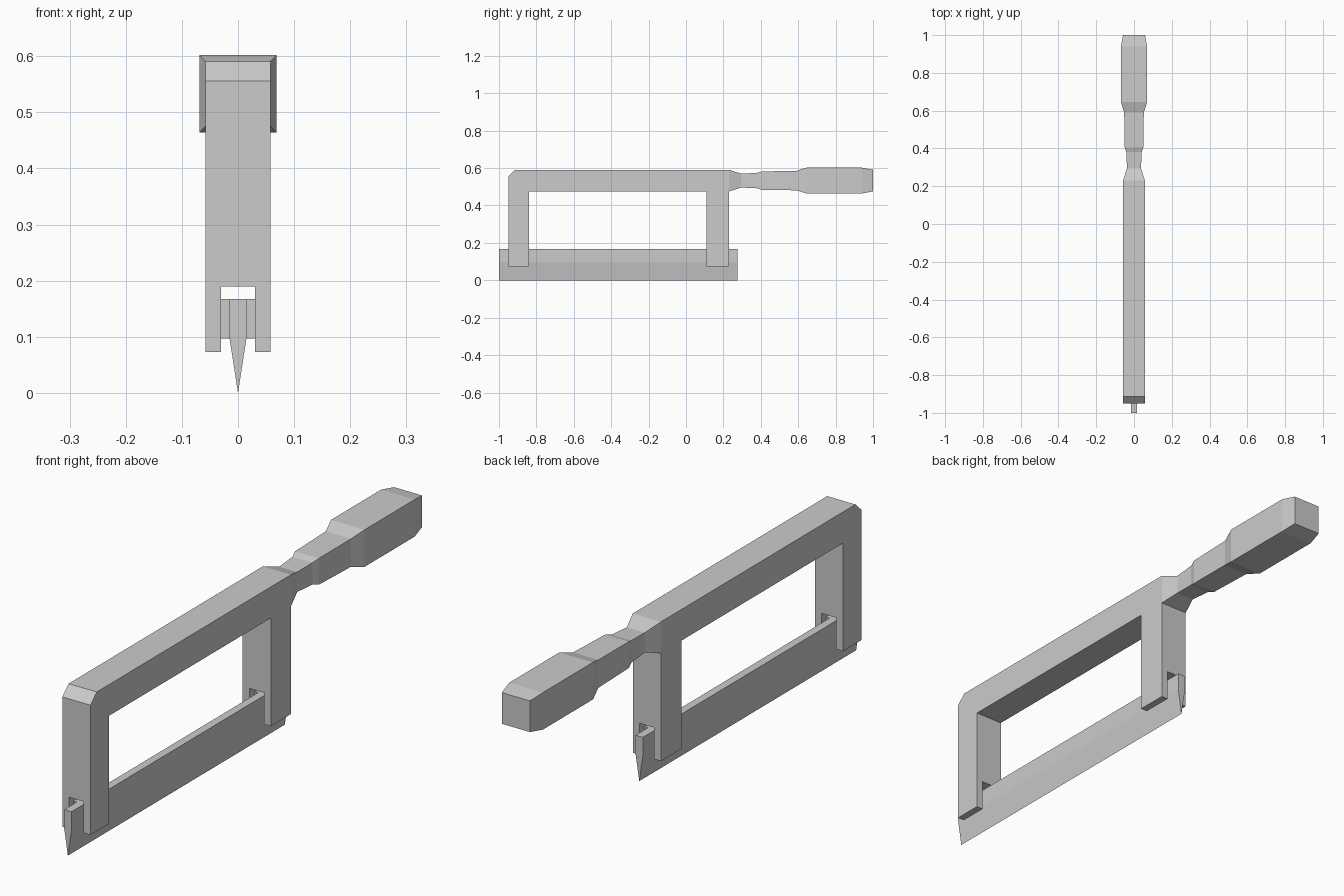
import bpy, bmesh
from mathutils import Vector

if "Cube" in bpy.data.objects:
    bpy.data.objects.remove(bpy.data.objects["Cube"])


def finish(name, bm):
    bmesh.ops.recalc_face_normals(bm, faces=bm.faces)
    mesh = bpy.data.meshes.new(name)
    bm.to_mesh(mesh)
    bm.free()
    obj = bpy.data.objects.new(name, mesh)
    bpy.context.collection.objects.link(obj)
    return obj


def prism(points, shift):
    """Fill a closed outline and extrude it by a vector."""
    bm = bmesh.new()
    face = bm.faces.new([bm.verts.new(p) for p in points])
    ext = bmesh.ops.extrude_face_region(bm, geom=[face], use_keep_orig=True)
    verts = [g for g in ext["geom"] if isinstance(g, bmesh.types.BMVert)]
    bmesh.ops.translate(bm, verts=verts, vec=shift)
    return bm


def box(name, x, y, z):
    pts = [(x[0], y[0], z[0]), (x[1], y[0], z[0]), (x[1], y[0], z[1]), (x[0], y[0], z[1])]
    return finish(name, prism(pts, (0, y[1] - y[0], 0)))


# Frame side profile (y, z), extruded across its width
W, MID = 0.058, 0.533
outline = [(-0.95, 0.073), (-0.84, 0.073), (-0.84, 0.475), (0.11, 0.475),
           (0.11, 0.073), (0.23, 0.073), (0.23, MID - W), (0.23, MID + W),
           (-0.913, MID + W), (-0.95, 0.556)]
bm = prism([(-W, y, z) for y, z in outline], (2 * W, 0, 0))
bm.faces.ensure_lookup_table()

# Square handle grown out of the upper back face: (y, half width)
tip = next(f for f in bm.faces
           if all(v.co.y > 0.22 and v.co.z > 0.4 for v in f.verts))
for y, r in [(0.295, 0.037), (0.38, 0.041), (0.405, 0.049), (0.59, 0.052),
             (0.645, 0.069), (0.94, 0.069), (1.0, 0.058)]:
    tip = bmesh.ops.extrude_discrete_faces(bm, faces=[tip])["faces"][0]
    for v in tip.verts:
        v.co = Vector((r if v.co.x > 0 else -r, y, MID + (r if v.co.z > MID else -r)))
frame = finish("frame_and_handle", bm)

# Slot through both legs that holds the blade
cutter = box("slot_cutter", (-0.03, 0.03), (-1.1, 0.4), (-0.1, 0.19))
cutter.hide_render = True
cutter.hide_viewport = True
slot = frame.modifiers.new("slot", "BOOLEAN")
slot.operation = "DIFFERENCE"
slot.solver = "EXACT"
slot.object = cutter

# Wedge-edged blade
section = [(0, 0), (0.015, 0.097), (0.015, 0.167), (-0.015, 0.167), (-0.015, 0.097)]
finish("blade", prism([(x, -1.0, z) for x, z in section], (0, 1.275, 0)))

# Clamping pads either side of the blade, inside each leg
for leg, y in (("front", (-0.925, -0.865)), ("back", (0.14, 0.20))):
    for side, x in (("left", (-0.03, -0.015)), ("right", (0.015, 0.03))):
        box(f"{leg}_{side}_pad", x, y, (0.097, 0.167))
